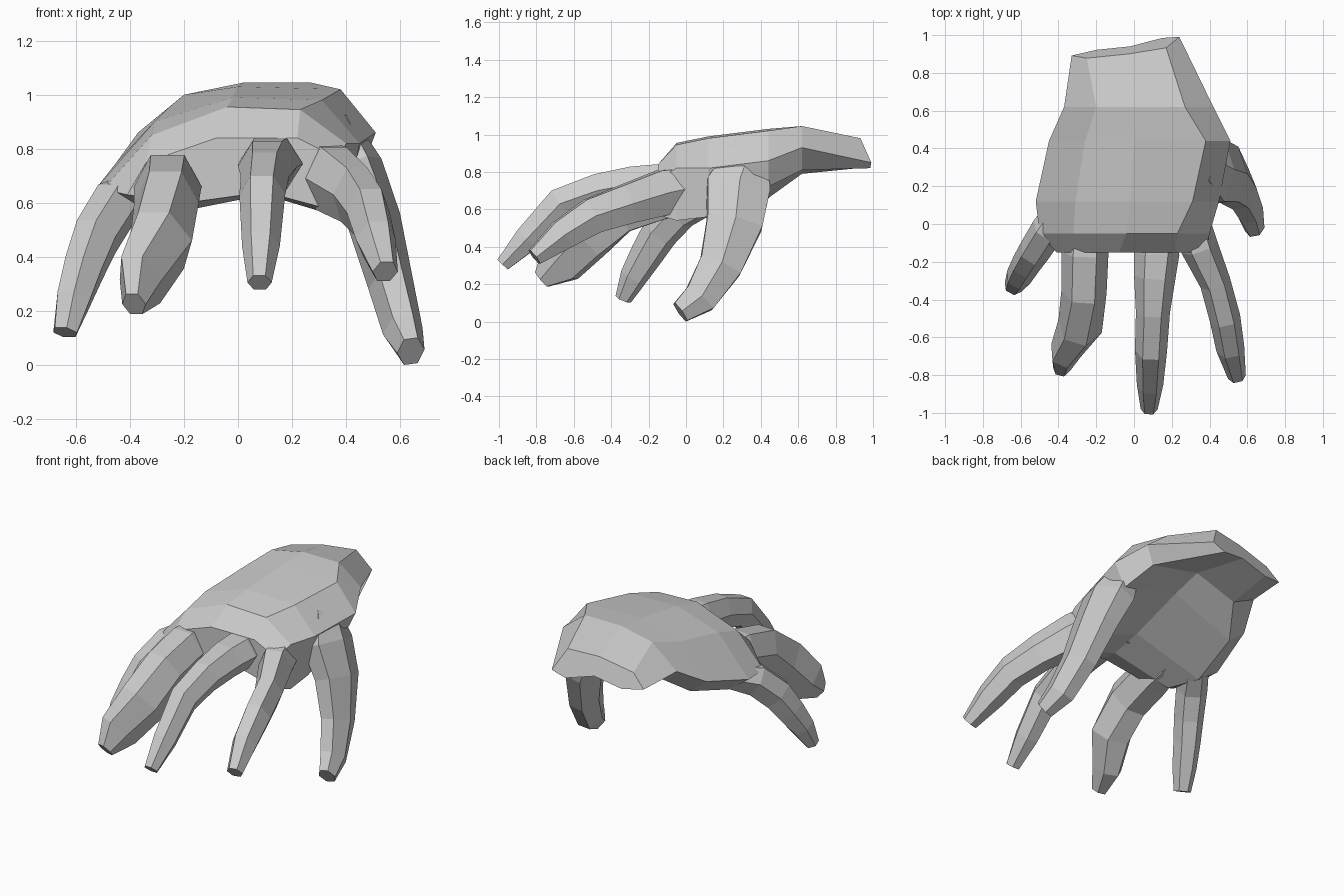
import bpy, bmesh, math
from mathutils import Vector


def loft(name, rings):
    """Skin a list of closed rings and cap both ends."""
    bm = bmesh.new()
    loops = [[bm.verts.new(p) for p in ring] for ring in rings]
    n = len(loops[0])
    for a, b in zip(loops, loops[1:]):
        for i in range(n):
            j = (i + 1) % n
            bm.faces.new((a[i], a[j], b[j], b[i]))
    bm.faces.new(loops[0])
    bm.faces.new(loops[-1])
    bmesh.ops.recalc_face_normals(bm, faces=bm.faces)
    mesh = bpy.data.meshes.new(name)
    bm.to_mesh(mesh)
    bm.free()
    ob = bpy.data.objects.new(name, mesh)
    bpy.context.collection.objects.link(ob)
    return ob


def digit(name, path, across=None, sides=6):
    """Six-sided tapering tube; path rows are x, y, z, half width, half depth."""
    pts = [Vector(p[:3]) for p in path]
    rings = []
    for i, (x, y, z, w, d) in enumerate(path):
        t = (pts[min(i + 1, len(pts) - 1)] - pts[max(i - 1, 0)]).normalized()
        side = Vector(across) if across else t.cross(Vector((0, 0, 1)))
        side = (side - t * side.dot(t)).normalized()
        up = side.cross(t)
        angles = [2 * math.pi * k / sides for k in range(sides)]
        rings.append([pts[i] + side * w * math.cos(a) + up * d * 1.15 * math.sin(a)
                      for a in angles])
    return loft(name, rings)


# palm and wrist: y, skew, lean, then the x-z outline from the outer edge over the back
stations = [
    (0.93, 0.18, -0.35, [(-.33, .84), (-.25, .92), (-.03, .97), (.17, .98),
                         (.24, .85), (.15, .82), (-.02, .86), (-.2, .82)]),
    (0.62, 0.0, 0.0, [(-.37, .86), (-.20, 1.0), (.02, 1.045), (.27, 1.045),
                      (.42, .93), (.38, .81), (.05, .88), (-.22, .79)]),
    (0.44, 0.0, 0.0, [(-.45, .75), (-.26, .95), (0, 1.03), (.38, 1.02),
                      (.51, .86), (.44, .72), (.06, .82), (-.34, .66)]),
    (0.12, 0.0, 0.0, [(-.52, .66), (-.31, .90), (-.02, .99), (.31, .98),
                      (.45, .82), (.40, .56), (.08, .69), (-.38, .56)]),
    (-0.05, 0.0, 0.0, [(-.50, .65), (-.32, .85), (-.04, .955), (.23, .945),
                       (.40, .82), (.40, .54), (.1, .63), (-.3, .55)]),
    (-0.15, 0.0, 0.0, [(-.41, .63), (-.34, .75), (-.08, .84), (.22, .84),
                       (.38, .76), (.36, .57), (.1, .64), (-.19, .6)]),
]
loft("palm", [[(x, y + s * x + lean * (z - .9), z) for x, z in outline]
              for y, s, lean, outline in stations])

# fingers and thumb, each from its buried root to the tip
digit("thumb", [(.36, .33, .88, .08, .11), (.425, .28, .72, .115, .17),
                (.505, .26, .53, .10, .15), (.565, .185, .30, .085, .115),
                (.61, .075, .125, .075, .09), (.64, -.03, .05, .052, .058)],
      across=(1, 0, 0))
digit("index_finger", [(.29, .08, .73, .09, .10), (.345, -.12, .69, .10, .12),
                       (.43, -.31, .63, .082, .105), (.482, -.5, .565, .082, .095),
                       (.51, -.66, .465, .075, .08), (.545, -.81, .345, .048, .045)])
digit("middle_finger", [(.12, .05, .75, .09, .09), (.12, -.16, .745, .12, .095),
                        (.11, -.28, .735, .11, .095), (.10, -.47, .70, .09, .09),
                        (.09, -.67, .63, .085, .085), (.085, -.85, .44, .07, .07),
                        (.08, -.98, .305, .045, .038)])
digit("ring_finger", [(-.25, .05, .69, .1, .09), (-.26, -.15, .66, .125, .12),
                      (-.265, -.36, .60, .12, .13), (-.285, -.54, .46, .12, .14),
                      (-.36, -.67, .315, .085, .12), (-.385, -.77, .225, .045, .05)])
digit("little_finger", [(-.37, .1, .64, .08, .07), (-.455, -.03, .59, .09, .09),
                        (-.525, -.14, .475, .085, .09), (-.57, -.21, .36, .078, .08),
                        (-.61, -.28, .24, .07, .065), (-.64, -.335, .12, .05, .038)])
